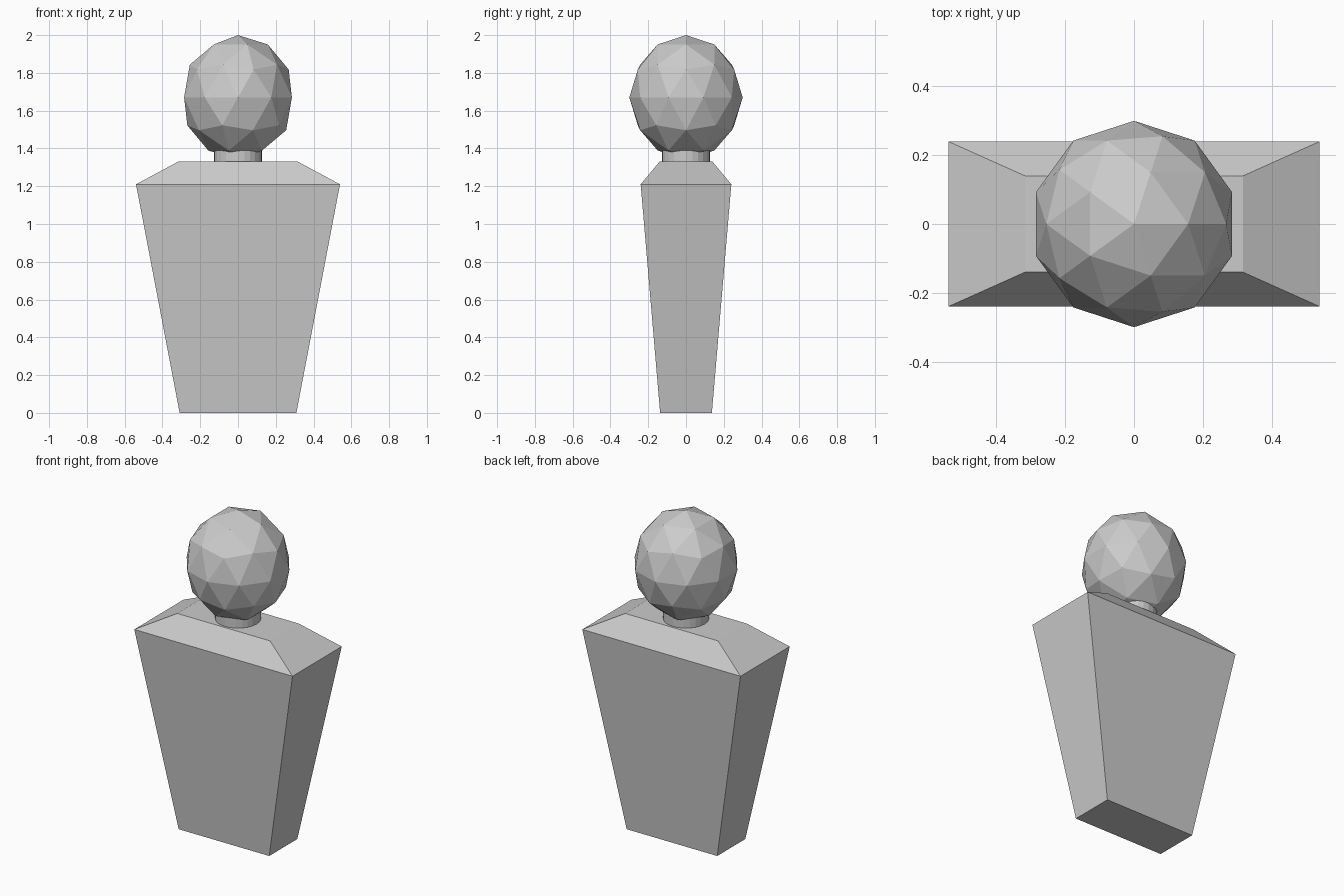
import bpy
import bmesh

if "Cube" in bpy.data.objects:
    bpy.data.objects.remove(bpy.data.objects["Cube"])


def make_object(name, bm):
    mesh = bpy.data.meshes.new(name)
    bmesh.ops.recalc_face_normals(bm, faces=bm.faces)
    bm.to_mesh(mesh)
    bm.free()
    obj = bpy.data.objects.new(name, mesh)
    bpy.context.collection.objects.link(obj)
    return obj


# Body: rectangular sections (half width, half depth, height) joined into a solid
sections = [(0.309, 0.137, 0.0), (0.54, 0.24, 1.21), (0.317, 0.14, 1.33)]
bm = bmesh.new()
rings = [[bm.verts.new((sx * w, sy * d, z))
          for sx, sy in ((-1, -1), (1, -1), (1, 1), (-1, 1))]
         for w, d, z in sections]
for low, high in zip(rings, rings[1:]):
    for i in range(4):
        j = (i + 1) % 4
        bm.faces.new((low[i], low[j], high[j], high[i]))
bm.faces.new(rings[0][::-1])
bm.faces.new(rings[-1])
make_object("tapered_body", bm)

# Neck: short cylinder running from the shoulders into the head
bpy.ops.mesh.primitive_cylinder_add(vertices=24, radius=0.128, depth=0.10,
                                    location=(0, 0, 1.375))
neck = bpy.context.object
neck.name = "neck"

# Head: low-poly ball, slightly taller than wide
bpy.ops.mesh.primitive_ico_sphere_add(subdivisions=2, radius=1.0,
                                      location=(0, 0, 1.67))
head = bpy.context.object
head.name = "head"
head.scale = (0.30, 0.30, 0.33)
bpy.ops.object.transform_apply(location=False, rotation=False, scale=True)
